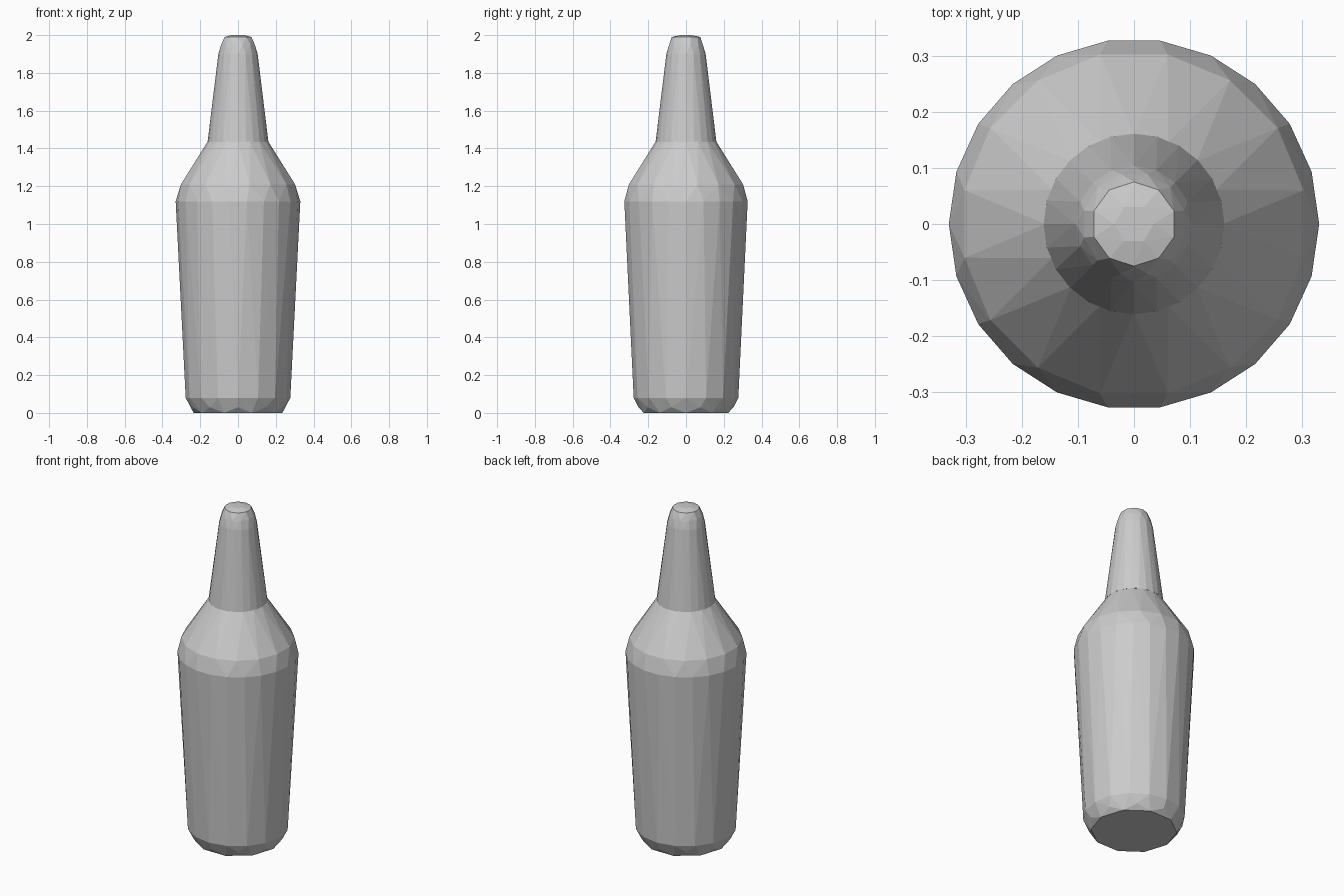
import bpy, bmesh
from math import sin, cos, tau, radians

if "Cube" in bpy.data.objects:
    bpy.data.objects.remove(bpy.data.objects["Cube"])


def hull_of_rings(name, rings):
    """Faceted convex solid wrapped around rings of (z, radius, sides, phase)."""
    bm = bmesh.new()
    for z, r, n, phase in rings:
        for i in range(n):
            a = tau * (i + phase) / n
            bm.verts.new((r * cos(a), r * sin(a), z))
    res = bmesh.ops.convex_hull(bm, input=bm.verts)
    inner = {g for g in res["geom_interior"] + res["geom_unused"]
             if isinstance(g, bmesh.types.BMVert)}
    bmesh.ops.delete(bm, geom=list(inner), context="VERTS")
    bmesh.ops.dissolve_limit(bm, angle_limit=radians(0.5),
                             verts=bm.verts, edges=bm.edges)
    bmesh.ops.recalc_face_normals(bm, faces=bm.faces)
    mesh = bpy.data.meshes.new(name)
    bm.to_mesh(mesh)
    bm.free()
    obj = bpy.data.objects.new(name, mesh)
    bpy.context.collection.objects.link(obj)
    return obj


# Tapered body with chipped base edge and sloping shoulder
hull_of_rings("bottle_body", [
    (0.00, 0.235, 10, 0.0),
    (0.03, 0.252, 10, 0.5),
    (0.08, 0.277, 16, 0.0),
    (1.12, 0.330, 22, 0.0),
    (1.21, 0.308, 16, 0.5),
    (1.44, 0.158, 16, 0.0),
])

# Narrow neck with a rounded, slightly domed mouth
hull_of_rings("bottle_neck", [
    (1.435, 0.161, 24, 0.0),
    (1.90, 0.104, 16, 0.0),
    (1.95, 0.092, 12, 0.5),
    (1.99, 0.075, 10, 0.5),
    (2.00, 0.035, 6, 0.0),
])
